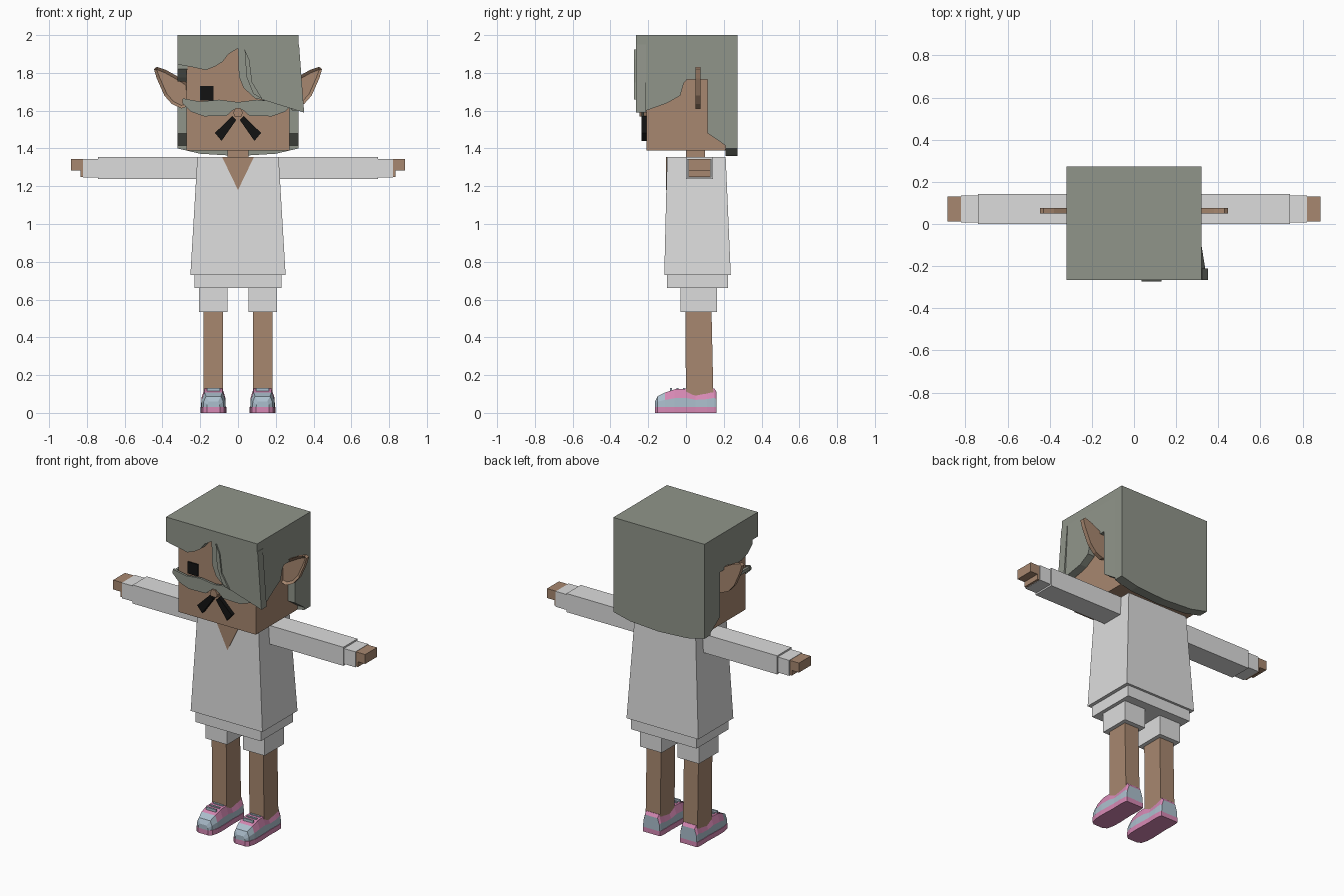
import bpy, bmesh
from mathutils import Vector

cube = bpy.data.objects.get("Cube")
if cube:
    bpy.data.objects.remove(cube)


def material(name, r, g, b):
    m = bpy.data.materials.new(name)
    m.use_nodes = True
    m.diffuse_color = (r, g, b, 1)
    bsdf = next(n for n in m.node_tree.nodes if n.type == 'BSDF_PRINCIPLED')
    bsdf.inputs["Base Color"].default_value = (r, g, b, 1)
    return m


SKIN = material("skin", .39, .245, .16)
HAIR = material("grey_hair", .28, .30, .255)
CLOTH = material("white_cloth", .72, .72, .72)
BLACK = material("black", .006, .006, .006)
PINK = material("shoe_pink", .68, .25, .46)
BLUE = material("shoe_blue", .41, .52, .61)


def finish(name, bm, *mats):
    bmesh.ops.recalc_face_normals(bm, faces=bm.faces)
    me = bpy.data.meshes.new(name)
    bm.to_mesh(me)
    bm.free()
    for m in mats:
        me.materials.append(m)
    ob = bpy.data.objects.new(name, me)
    bpy.context.collection.objects.link(ob)
    return ob


def loft(rings, cap=True):
    """Skin a list of closed rings with equal point counts."""
    bm = bmesh.new()
    rows = [[bm.verts.new(p) for p in ring] for ring in rings]
    n = len(rows[0])
    for a, b in zip(rows, rows[1:]):
        for i in range(n):
            j = (i + 1) % n
            bm.faces.new((a[i], a[j], b[j], b[i]))
    if cap:
        bm.faces.new(rows[0])
        bm.faces.new(rows[-1])
    return bm


def rect(x0, x1, y0, y1, z):
    return [(x0, y0, z), (x1, y0, z), (x1, y1, z), (x0, y1, z)]


def box(name, mat, x, y, z, side=1):
    a, b = x[0] * side, x[1] * side
    return finish(name, loft([rect(a, b, *y, h) for h in z]), mat)


def plate(name, mat, pts, y0, y1, side=1):
    """Outline in x and z, given thickness along y."""
    return finish(name, loft([[(x * side, y, z) for x, z in pts] for y in (y0, y1)]), mat)


def side_plate(name, mat, pts, x0, x1):
    """Outline in y and z, given thickness along x."""
    return finish(name, loft([[(x, y, z) for y, z in pts] for x in (x0, x1)]), mat)


# Head and neck
box("head", SKIN, (-.272, .272), (-.21, .21), (1.39, 1.95))
box("neck", SKIN, (-.055, .055), (0, .1), (1.3, 1.39))

# Hair: top slab, back, fringe and two sides
box("hair_top", HAIR, (-.32, .32), (-.265, .272), (1.95, 2))
plate("hair_back", HAIR, [(-.32, 1.95), (.32, 1.95), (.32, 1.4), (.2, 1.372), (0, 1.36),
                          (-.2, 1.372), (-.32, 1.4)], .21, .272)
plate("hair_fringe", HAIR, [
    (-.32, 1.95), (-.32, 1.845), (-.24, 1.83), (-.17, 1.815), (-.12, 1.835), (-.08, 1.86),
    (-.05, 1.9), (0, 1.93), (.005, 1.78), (.03, 1.72), (.09, 1.665), (.14, 1.655),
    (.22, 1.63), (.35, 1.59), (.323, 1.95)], -.265, -.212)
plate("hair_strand", HAIR, [(.035, 1.925), (.06, 1.87), (.075, 1.75), (.13, 1.66),
                            (.08, 1.69), (.045, 1.78)], -.274, -.262)
back_lock = [(.115, 1.765), (.115, 1.48), (.21, 1.415), (.21, 1.95), (-.212, 1.95)]
left = side_plate("hair_left_side", HAIR, [
    (-.212, 1.6), (-.1, 1.64), (-.03, 1.68), (-.012, 1.745), (.005, 1.765)] + back_lock, .268, .32)
for v in left.data.vertices:  # flare the long front lock outwards
    if v.co.y < -.2 and v.co.z < 1.7:
        v.co.x += .018
side_plate("hair_right_side", HAIR, [
    (-.212, 1.82), (-.16, 1.775), (-.1, 1.755), (0, 1.76)] + back_lock, -.32, -.268)

# Torso and neckline
finish("shirt", loft([rect(-.252, .252, -.115, .237, .73),
                      rect(-.215, .215, -.1, .21, 1.355)]), CLOTH)
plate("neckline", SKIN, [(-.085, 1.356), (.085, 1.356), (0, 1.18)], -.107, -.098)
box("shorts_waist", CLOTH, (-.23, .23), (-.1, .222), (.66, .74))

# Small facial feature between the lenses
plate("nose", SKIN, [(-.012, 1.615), (.012, 1.615), (.026, 1.59), (.018, 1.57),
                     (-.018, 1.57), (-.026, 1.59)], -.245, -.205)


def ear(name, s):
    outline = [(.26, 1.74), (.3, 1.77), (.38, 1.815), (.43, 1.832), (.445, 1.82),
               (.43, 1.77), (.39, 1.68), (.35, 1.635), (.3, 1.612), (.26, 1.625)]
    bm = loft([[(x * s, y, z) for x, z in outline] for y in (.05, .077)])
    bmesh.ops.recalc_face_normals(bm, faces=bm.faces)
    front = min(bm.faces, key=lambda f: f.calc_center_median().y)
    bmesh.ops.inset_region(bm, faces=[front], thickness=.016)
    bmesh.ops.translate(bm, verts=front.verts, vec=Vector((0, .012, 0)))
    finish(name, bm, SKIN)


def shoe(name, s):
    # Stations along y: half width and height
    stations = [(-.165, .035, .06), (-.15, .055, .088), (-.11, .066, .108), (-.06, .068, .125),
                (0, .066, .128), (.05, .064, .108), (.11, .066, .115), (.15, .064, .13),
                (.162, .06, .11)]
    cx = .13 * s
    sole = [[(cx - w, y, 0), (cx + w, y, 0), (cx + w, y, .032), (cx - w, y, .032)]
            for y, w, h in stations]
    finish(name + "_sole", loft(sole), PINK)
    upper = []
    for y, w, h in stations:
        half = [(w * .96, .03), (w * .94, .03 + (h - .03) * .5), (w * .72, h)]
        ring = half + [(-x, z) for x, z in reversed(half)]
        upper.append([(cx + x, y, z) for x, z in ring])
    ob = finish(name + "_upper", loft(upper), BLUE, PINK)
    for p in ob.data.polygons:  # pink panels over the instep and heel
        c = p.center
        p.material_index = int(c.y > -.1 and c.z > .075)
    # Laces across the instep
    for y in (-.08, -.045, -.01):
        box(name + "_lace", BLUE, (cx - .035, cx + .035), (y - .006, y + .006), (.11, .132))


# Everything that is mirrored
for s, word in ((1, "left"), (-1, "right")):
    ear(word + "_ear", s)
    box(word + "_eye", BLACK, (.13, .202), (-.217, -.208), (1.655, 1.73), s)
    plate(word + "_lens", HAIR, [(0, 1.645), (.1, 1.658), (.2, 1.648), (.292, 1.665),
                                 (.295, 1.64), (.25, 1.595), (.18, 1.57), (.06, 1.573),
                                 (.03, 1.6), (0, 1.615)], -.236, -.222, s)
    box(word + "_lens_arm", HAIR, (.274, .29), (-.225, -.12), (1.64, 1.66), s)
    plate(word + "_whisker", BLACK, [(.01, 1.55), (.03, 1.572), (.122, 1.482), (.087, 1.44)],
          -.236, -.208, s)
    box(word + "_sleeve", CLOTH, (.2, .74), (0, .142), (1.237, 1.355), s)
    box(word + "_cuff", CLOTH, (.74, .82), (.006, .136), (1.247, 1.345), s)
    box(word + "_hand", SKIN, (.8, .885), (.012, .13), (1.283, 1.343), s)
    box(word + "_fingers", SKIN, (.8, .834), (.012, .13), (1.25, 1.283), s)
    box(word + "_shorts_leg", CLOTH, (.055, .207), (-.03, .165), (.535, .67), s)
    finish(word + "_leg", loft([rect(.08 * s, .182 * s, 0, .145, .09),
                                rect(.08 * s, .182 * s, -.004, .135, .54)]), SKIN)
    shoe(word + "_shoe", s)
